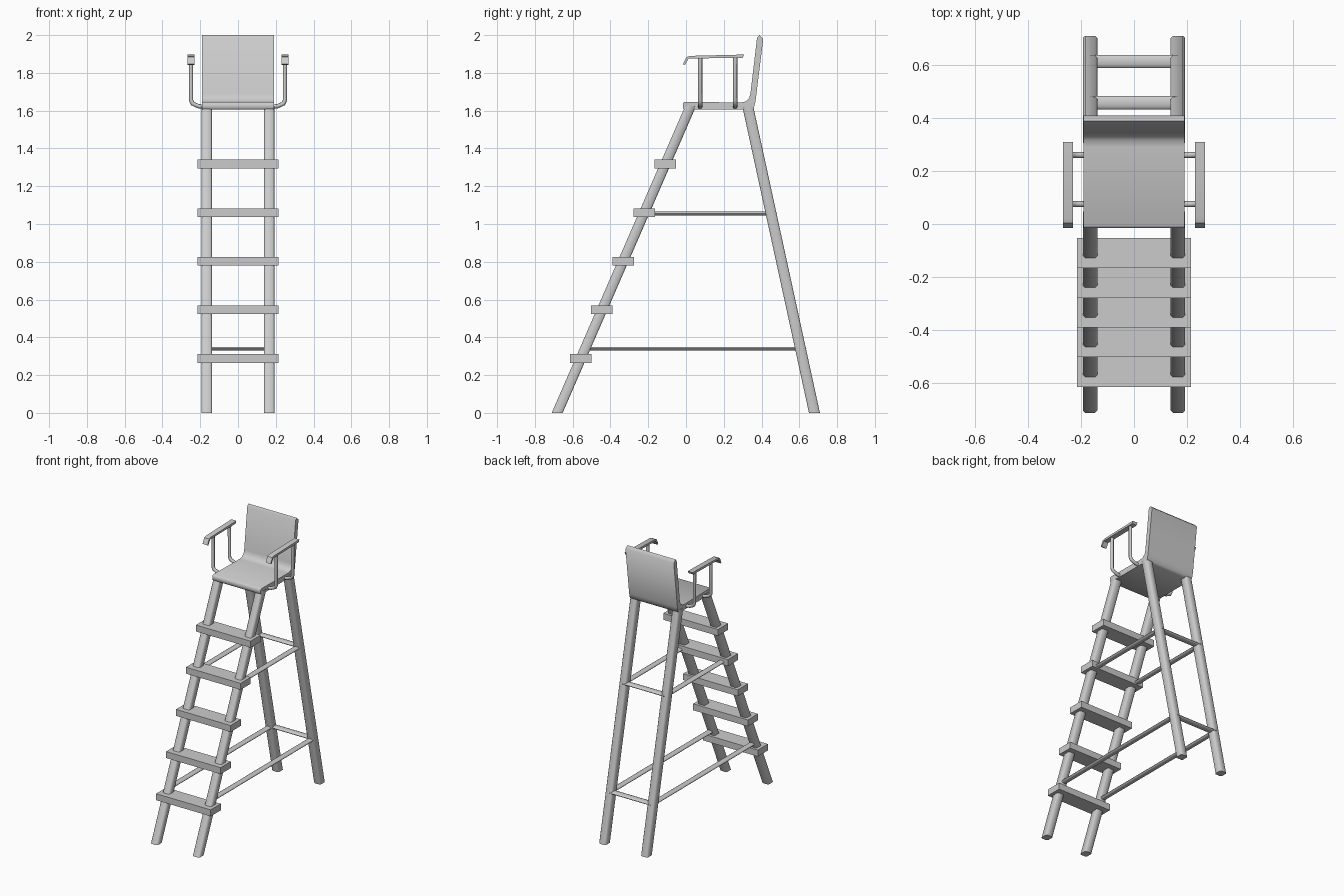
import bpy, bmesh, math
from mathutils import Vector

if "Cube" in bpy.data.objects:
    bpy.data.objects.remove(bpy.data.objects["Cube"])


def finish(name, bm, smooth=50):
    bmesh.ops.recalc_face_normals(bm, faces=bm.faces)
    me = bpy.data.meshes.new(name)
    bm.to_mesh(me)
    bm.free()
    ob = bpy.data.objects.new(name, me)
    bpy.context.collection.objects.link(ob)
    if smooth:
        bpy.ops.object.select_all(action='DESELECT')
        ob.select_set(True)
        bpy.context.view_layer.objects.active = ob
        bpy.ops.object.shade_smooth_by_angle(angle=math.radians(smooth))
    return ob


def sweep(name, section, u, v, path, smooth=50):
    """Copy a 2D section (in axes u, v) to each path point and skin between them."""
    bm = bmesh.new()
    u, v = Vector(u), Vector(v)
    rings = [[bm.verts.new(Vector(p) + u * a + v * b) for a, b in section] for p in path]
    n = len(section)
    for r0, r1 in zip(rings, rings[1:]):
        for i in range(n):
            bm.faces.new((r0[i], r0[(i + 1) % n], r1[(i + 1) % n], r1[i]))
    bm.faces.new(rings[0])
    bm.faces.new(rings[-1])
    return finish(name, bm, smooth)


def chamfered(w, h, c):
    return [(w, h - c), (w - c, h), (c - w, h), (-w, h - c),
            (-w, c - h), (c - w, -h), (w - c, -h), (w, c - h)]


def ellipse(w, h, n=12):
    return [(w * math.cos(2 * math.pi * i / n), h * math.sin(2 * math.pi * i / n)) for i in range(n)]


def box(w, h):
    return [(w, h), (-w, h), (-w, -h), (w, -h)]


X, Y, Z = (1, 0, 0), (0, 1, 0), (0, 0, 1)
LEG_X = 0.165


def front_y(z):
    return -0.682 + 0.696 * z / 1.6


def back_y(z):
    return 0.68 - 0.348 * z / 1.6


# Parts repeated on both sides
for s, side in ((-1, "left"), (1, "right")):
    # Slanted legs, cut level at floor and seat
    x = s * LEG_X
    leg = chamfered(0.027, 0.029, 0.008)
    for part, fy in (("front_leg", front_y), ("back_leg", back_y)):
        sweep(f"{part}_{side}", leg, X, Y, [(x, fy(0), 0), (x, fy(1.625), 1.625)])
    # Side braces
    for z, level in ((0.34, "lower"), (1.055, "upper")):
        sweep(f"{level}_side_brace_{side}", ellipse(0.021, 0.01), X, Z,
              [(x, front_y(z), z), (x, back_y(z), z)])
    # Armrest posts, bent outwards from the seat edge
    for y, end in ((0.075, "front"), (0.26, "rear")):
        cu = bpy.data.curves.new("post_path", 'CURVE')
        cu.dimensions = '3D'
        cu.bevel_depth = 0.0115
        cu.bevel_resolution = 2
        cu.use_fill_caps = True
        pts = [(0.182, 1.62), (0.21, 1.624), (0.24, 1.637), (0.249, 1.655), (0.249, 1.885)]
        sp = cu.splines.new('POLY')
        sp.points.add(len(pts) - 1)
        for p, (px, pz) in zip(sp.points, pts):
            p.co = (s * px, y, pz, 1)
        ob = bpy.data.objects.new(f"armrest_{end}_post_{side}", cu)
        bpy.context.collection.objects.link(ob)
    # Armrest top with drooping front
    profile = [(0.308, 1.897), (0.3, 1.88), (0.014, 1.876), (-0.006, 1.842),
               (-0.016, 1.846), (0.003, 1.884), (0.02, 1.89)]
    sweep(f"armrest_{side}", profile, Y, Z,
          [(s * 0.229, 0, 0), (s * 0.268, 0, 0)], 40)

# Ladder steps
for i in range(5):
    z = 0.288 + i * 0.2573
    sweep(f"step_{i + 1}", box(0.057, 0.023), Y, Z,
          [(-0.215, front_y(z), z), (0.215, front_y(z), z)], 0)

# Rungs between the back legs
for z, level in ((0.34, "lower"), (1.055, "upper")):
    y = back_y(z) + 0.006
    sweep(f"{level}_back_rung", ellipse(0.025, 0.01), Y, Z,
          [(-LEG_X, y, z), (LEG_X, y, z)])

# Seat and backrest as one bent shell
shell = [(-0.016, 1.613), (-0.008, 1.605), (0.345, 1.605), (0.36, 1.615), (0.368, 1.65),
         (0.409, 1.98), (0.388, 2.0), (0.376, 1.985), (0.341, 1.69), (0.334, 1.665), (0.315, 1.648),
         (0.29, 1.643), (-0.006, 1.647), (-0.016, 1.64)]
sweep("seat_and_backrest", shell, Y, Z, [(-0.19, 0, 0), (0.19, 0, 0)], 60)
